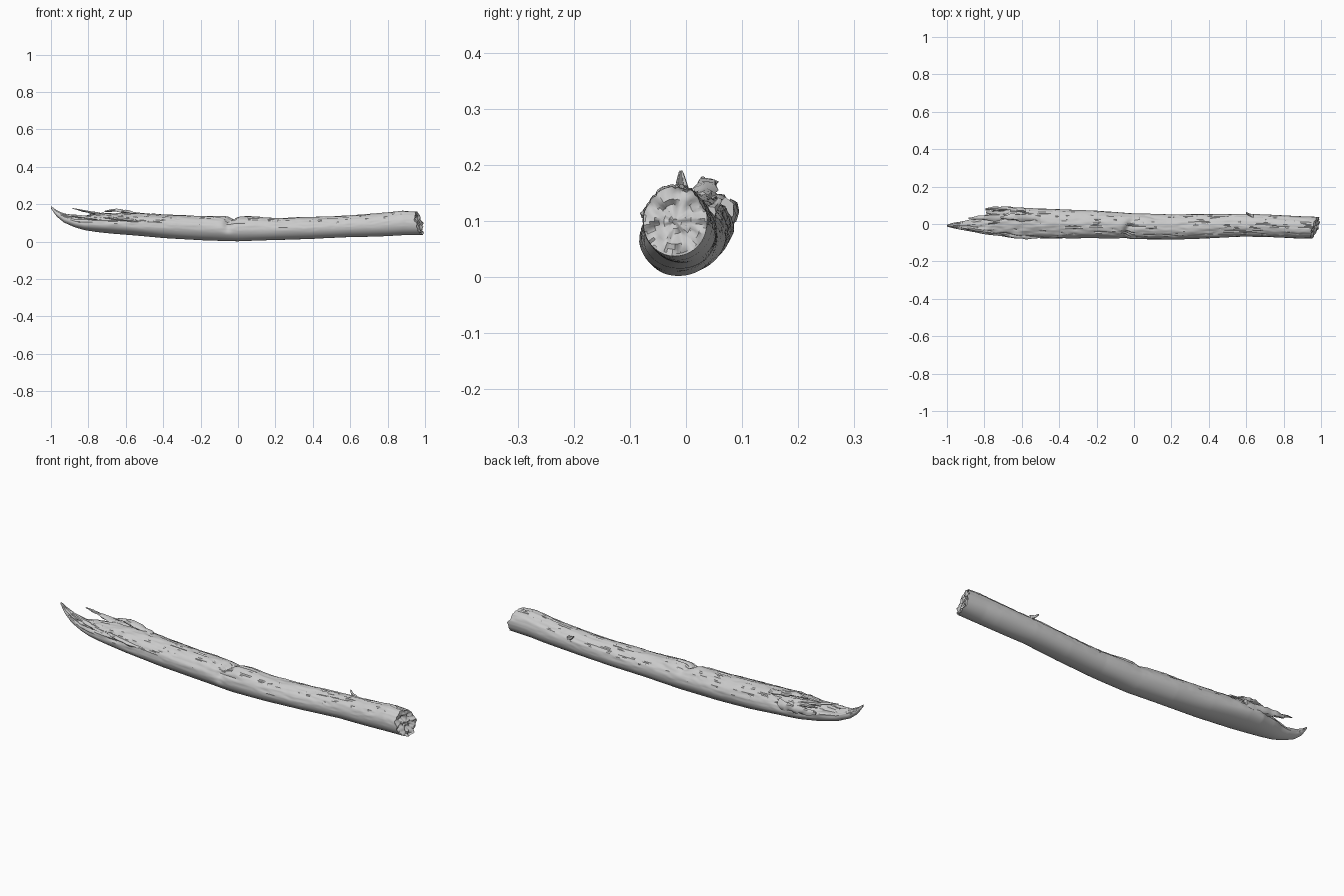
import bpy, bmesh, math
from mathutils import Vector, noise

if "Cube" in bpy.data.objects:
    bpy.data.objects.remove(bpy.data.objects["Cube"])

wood = bpy.data.materials.new("weathered_grey_wood")
wood.diffuse_color = (0.6, 0.6, 0.6, 1)
wood.use_nodes = True
wood.node_tree.nodes["Principled BSDF"].inputs["Base Color"].default_value = wood.diffuse_color

# x, y min, y max, z bottom, z top along the branch
STATIONS = [
    (-1.0, -.014, -.004, .178, .190), (-.97, -.022, .006, .135, .168),
    (-.93, -.03, .012, .102, .150), (-.87, -.04, .025, .076, .135),
    (-.82, -.05, .038, .062, .140), (-.76, -.06, .060, .053, .145),
    (-.68, -.07, .082, .044, .152), (-.6, -.077, .086, .037, .155),
    (-.4, -.077, .08, .02, .146), (-.2, -.076, .071, .008, .137),
    (0, -.081, .056, .002, .135), (.2, -.083, .05, .009, .128),
    (.4, -.077, .055, .014, .132), (.6, -.067, .055, .025, .141),
    (.8, -.073, .046, .03, .157), (.88, -.078, .042, .034, .165),
    (.99, -.076, .036, .037, .160)]


def section(x):
    """Interpolated limits of the branch at x."""
    for a, b in zip(STATIONS, STATIONS[1:]):
        if x <= b[0]:
            t = (x - a[0]) / (b[0] - a[0])
            return [p + (q - p) * t for p, q in zip(a[1:], b[1:])]
    return STATIONS[-1][1:]


def bump(x, centre, width):
    return math.exp(-((x - centre) / width) ** 2)


def surface(x, ang):
    """Bark surface point: oval section, grain, cracks and the notch."""
    y0, y1, z0, z1 = section(x)
    c, s = math.cos(ang), math.sin(ang)
    top = max(0.0, min(1.0, s * 0.9 + 0.35))
    ragged = max(0.0, min(1.0, (-x - .45) / .25))
    broad = noise.noise(Vector((x * 3.5, c * 1.2, s * 1.2)))
    grain = noise.noise(Vector((x * 9 + 7, c * 5, s * 5)))
    fine = noise.noise(Vector((x * 30, c * 9, s * 9 + 4)))
    crack = max(0.0, 1 - 6 * abs(noise.noise(Vector((x * 4 + 3, c * 4, s * 4 + 9)))))
    r = 1 + .035 * broad + top * (.04 * grain + .025 * fine - .07 * crack)
    r += ragged * top * .16 * noise.noise(Vector((x * 16, c * 4, s * 4 + 2)))
    # notch across the upper side, with a low ridge behind it
    notch_x = -.025 + .03 * c
    r -= .36 * bump(x, notch_x, .022) * max(0, s * .75 - c * .35)
    r += .06 * bump(x, .07, .05) * max(0, s)
    return Vector((x, (y0 + y1) / 2 + c * r * (y1 - y0) / 2,
                   (z0 + z1) / 2 + s * r * (z1 - z0) / 2))


def finish(bm, name, angle=40):
    bmesh.ops.recalc_face_normals(bm, faces=bm.faces)
    me = bpy.data.meshes.new(name)
    bm.to_mesh(me)
    bm.free()
    ob = bpy.data.objects.new(name, me)
    me.materials.append(wood)
    bpy.context.collection.objects.link(ob)
    bpy.ops.object.select_all(action='DESELECT')
    ob.select_set(True)
    bpy.context.view_layer.objects.active = ob
    bpy.ops.object.shade_smooth_by_angle(angle=math.radians(angle))


def loft(bm, rings):
    rows = [[bm.verts.new(p) for p in ring] for ring in rings]
    n = len(rows[0])
    for a, b in zip(rows, rows[1:]):
        for i in range(n):
            j = (i + 1) % n
            bm.faces.new((a[i], a[j], b[j], b[i]))
    bm.faces.new(rows[0])
    bm.faces.new(rows[-1])


# Main branch, ending in a slanted, pitted break on the right
SEG, RINGS = 64, 300
angles = [math.tau * i / SEG for i in range(SEG)]
rings = []


def end_x(p):
    return (.968 + .28 * (p.y + .02) - .24 * (p.z - .1)
            + .014 * noise.noise(Vector((1, p.y * 45, p.z * 45))))


for k in range(RINGS + 1):
    x = -1 + 1.955 * k / RINGS
    ring = [surface(x, a) for a in angles]
    near = max(0, (x - .88) / .075)
    for p in ring:
        p.x += (min(end_x(p), 1) - .955) * near
    rings.append(ring)
rim = rings[-1]
mid = sum(rim, Vector()) / SEG
for f in (.93, .8, .65, .5, .35, .2, .08):
    ring = []
    for p in rim:
        q = mid.lerp(p, f)
        q.x = end_x(q) - .012 * (1 - f) + .01 * noise.noise(Vector((5, q.y * 80, q.z * 80)))
        ring.append(q)
    rings.append(ring)
bm = bmesh.new()
loft(bm, rings)
finish(bm, "branch")


def splinter(name, path, flat=.5, sides=8):
    """Tapered ragged sliver through (x, y, z, half width) points."""
    bm = bmesh.new()
    fine = []
    for a, b in zip(path, path[1:]):
        fine += [[p + (q - p) * t / 5 for p, q in zip(a, b)] for t in range(5)]
    fine.append(path[-1])
    rings = []
    for x, y, z, w in fine:
        ring = []
        for i in range(sides):
            a = math.tau * i / sides
            r = w * (1 + .6 * noise.noise(Vector((x * 35, y * 10 + math.cos(a), z * 10 + math.sin(a)))))
            ring.append((x, y + math.cos(a) * r, z + math.sin(a) * r * flat))
        rings.append(ring)
    loft(bm, rings)
    finish(bm, name)


# Torn slivers at the left end
splinter("back_splinter", [(-.58, .07, .11, .016), (-.68, .079, .115, .013),
                           (-.75, .083, .12, .011), (-.795, .08, .125, .005)], 1.5)
splinter("upper_splinter", [(-.68, .035, .135, .02), (-.78, .036, .155, .014),
                            (-.84, .033, .168, .008), (-.885, .03, .178, .003)], .6)
splinter("top_flake", [(-.5, .03, .14, .016), (-.6, .036, .158, .02),
                       (-.65, .038, .17, .017), (-.715, .036, .162, .004)], .6)
splinter("middle_splinter", [(-.66, .055, .13, .018), (-.73, .058, .14, .013),
                             (-.79, .062, .145, .004)], .6)
splinter("front_splinter", [(-.72, -.035, .115, .02), (-.82, -.03, .128, .014),
                            (-.9, -.018, .14, .009), (-.96, -.012, .155, .004)], .7)
splinter("side_bark_strip", [(-.46, -.068, .105, .004), (-.56, -.069, .112, .011),
                             (-.66, -.06, .122, .012), (-.72, -.05, .13, .003)], .7)

# Small snapped twig on the back
splinter("twig_stub", [(.64, .042, .115, .011), (.615, .051, .125, .009),
                       (.6, .058, .136, .005)], 1)
